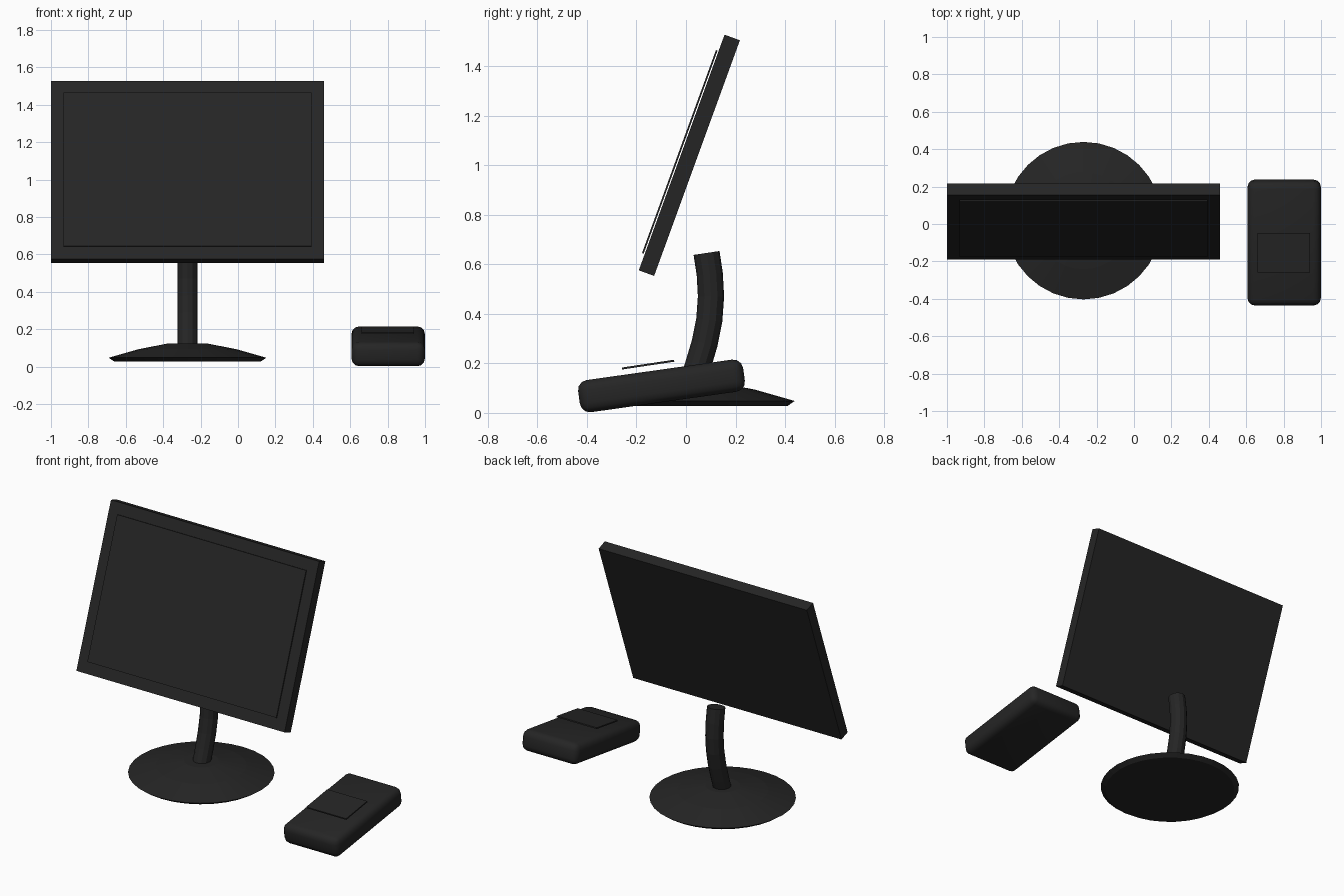
import bpy, bmesh, math
from mathutils import Vector, Matrix

if "Cube" in bpy.data.objects:
    bpy.data.objects.remove(bpy.data.objects["Cube"])

black = bpy.data.materials.new("dark_plastic")
black.diffuse_color = (0.0185, 0.0185, 0.0185, 1)
black.use_nodes = True
black.node_tree.nodes["Principled BSDF"].inputs["Base Color"].default_value = black.diffuse_color
CX = -0.27  # monitor centre line


def add_object(name, bm, smooth=None):
    bmesh.ops.recalc_face_normals(bm, faces=bm.faces)
    me = bpy.data.meshes.new(name)
    bm.to_mesh(me)
    bm.free()
    me.materials.append(black)
    ob = bpy.data.objects.new(name, me)
    bpy.context.collection.objects.link(ob)
    if smooth:
        bpy.ops.object.select_all(action='DESELECT')
        ob.select_set(True)
        bpy.context.view_layer.objects.active = ob
        bpy.ops.object.shade_smooth_by_angle(angle=math.radians(smooth))
    return ob


def tilted_box(name, size, centre, tilt, offset=(0, 0, 0), bevel=0, smooth=None):
    """Box turned about x by tilt degrees; offset is in the turned frame."""
    bm = bmesh.new()
    bmesh.ops.create_cube(bm, size=1, matrix=Matrix.Diagonal((*size, 1)))
    if bevel:
        bmesh.ops.bevel(bm, geom=bm.edges[:], offset=bevel, segments=3,
                        profile=0.5, affect='EDGES')
    bm.transform(Matrix.Translation(centre) @ Matrix.Rotation(math.radians(tilt), 4, 'X')
                 @ Matrix.Translation(offset))
    return add_object(name, bm, smooth)


def skin_rings(name, rings, smooth=None):
    """Closed tube through rings of equal point counts."""
    bm = bmesh.new()
    vs = [[bm.verts.new(p) for p in ring] for ring in rings]
    n = len(vs[0])
    for a, b in zip(vs, vs[1:]):
        for i in range(n):
            j = (i + 1) % n
            bm.faces.new((a[i], a[j], b[j], b[i]))
    bm.faces.new(vs[0])
    bm.faces.new(vs[-1])
    return add_object(name, bm, smooth)


# Monitor casing and the thin screen panel just in front of it
monitor_centre = (CX, 0.0135, 1.0405)
tilted_box("monitor_casing", (1.46, 0.066, 1.013), monitor_centre, -20)
tilted_box("screen_panel", (1.325, 0.007, 0.873), monitor_centre, -20, (0, -0.041, 0))

# Round stand base, lathed from a radius / height profile
profile = [(0.392, 0.028), (0.421, 0.048), (0.26, 0.094), (0.1, 0.125)]
skin_rings("stand_base", [
    [(CX + r * math.cos(k * math.tau / 32), 0.018 + r * math.sin(k * math.tau / 32), z)
     for k in range(32)] for r, z in profile])

# Curved neck, swept along a path in the side plane
path = [(0.018, 0.1), (0.048, 0.19), (0.075, 0.28), (0.094, 0.375),
        (0.101, 0.47), (0.096, 0.56), (0.083, 0.646)]
rings = []
for i, (y, z) in enumerate(path):
    a, b = path[max(i - 1, 0)], path[min(i + 1, len(path) - 1)]
    t = Vector((0, b[0] - a[0], b[1] - a[1])).normalized()
    side = Vector((0, t.z, -t.y))
    rings.append([Vector((CX + 0.053 * math.cos(k * math.tau / 12), y, z))
                  + side * 0.053 * math.sin(k * math.tau / 12) for k in range(12)])
skin_rings("stand_neck", rings)

# Mouse body with rounded edges and the thin button plate hovering above it
tilted_box("mouse_body", (0.392, 0.673, 0.131), (0.803, -0.099, 0.109), 8, bevel=0.04, smooth=35)
tilted_box("mouse_button_plate", (0.28, 0.213, 0.008), (0.8, -0.153, 0.195), 8.5)
